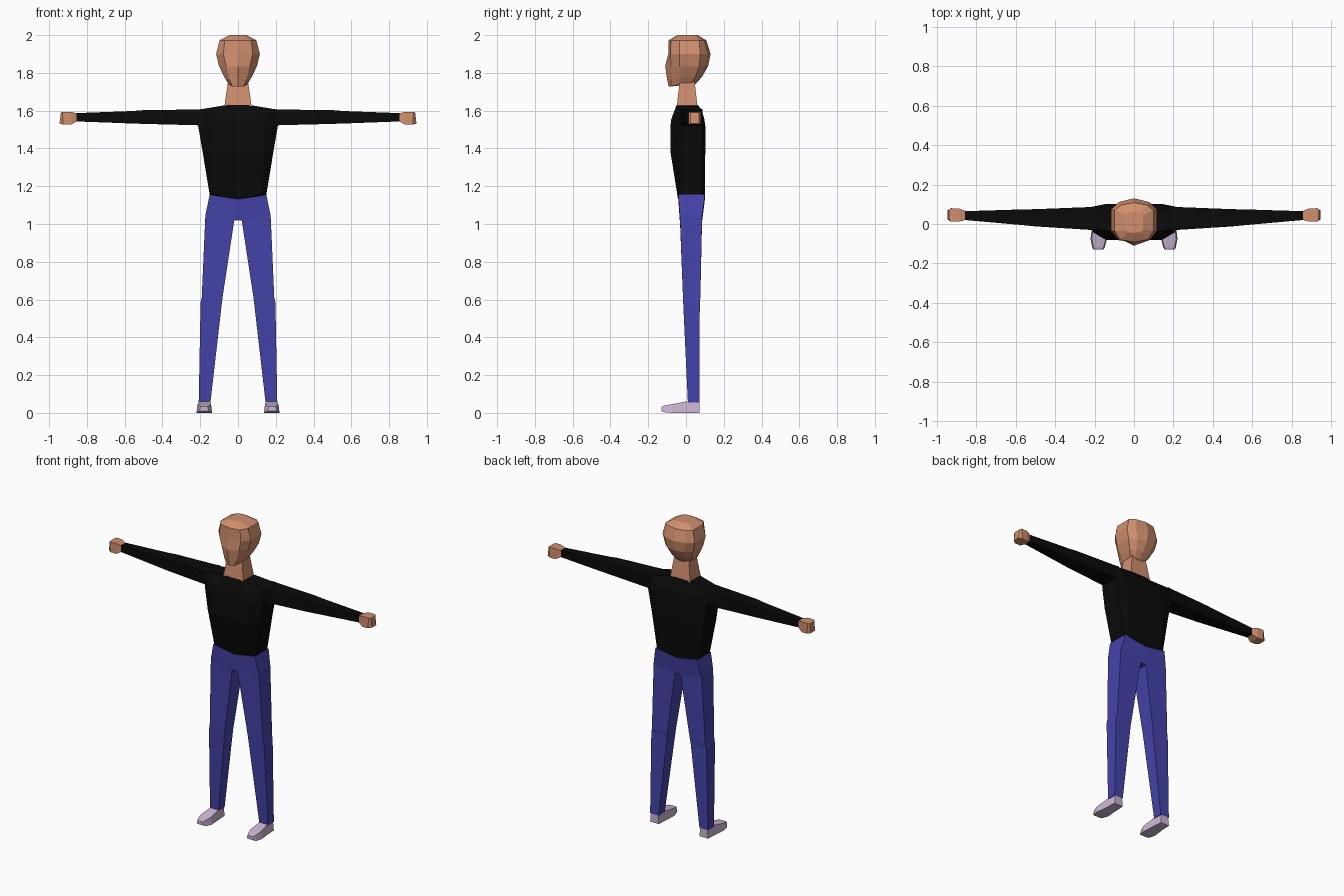
import bpy, bmesh


def material(name, rgb):
    m = bpy.data.materials.new(name)
    m.diffuse_color = (*rgb, 1)
    return m


SKIN = material("skin", (0.63, 0.275, 0.155))
BLACK = material("black_cloth", (0.003, 0.003, 0.003))
DENIM = material("blue_denim", (0.06, 0.056, 0.40))
SHOE = material("pale_lilac", (0.60, 0.47, 0.65))


def loft(name, rings, mat, side=1):
    """Skin a list of equal-length point rings, closing both ends."""
    bm = bmesh.new()
    loops = [[bm.verts.new((x * side, y, z)) for x, y, z in r] for r in rings]
    n = len(loops[0])
    for a, b in zip(loops, loops[1:]):
        for i in range(n):
            j = (i + 1) % n
            bm.faces.new((a[i], a[j], b[j], b[i]))
    bm.faces.new(loops[0])
    bm.faces.new(loops[-1])
    bmesh.ops.remove_doubles(bm, verts=bm.verts, dist=0.0005)
    bmesh.ops.recalc_face_normals(bm, faces=bm.faces)
    me = bpy.data.meshes.new(name)
    bm.to_mesh(me)
    bm.free()
    me.materials.append(mat)
    ob = bpy.data.objects.new(name, me)
    bpy.context.collection.objects.link(ob)
    return ob


def symmetric(half):
    """Complete a ring from its +x half, whose ends lie on x = 0."""
    return half + [(-x, y, z) for x, y, z in half[-2:0:-1]]


def box_x(x, y0, y1, z0, z1, dx=0.0):
    """Rectangle across the x axis; dx pushes the top edge along x."""
    return [(x, y0, z0), (x, y1, z0), (x + dx, y1, z1), (x + dx, y0, z1)]


# Head: front y, cheek (x, y), side (width, front y, rear y), back y, height
def head_ring(z, yf, cx, cy, w, y0, y1, bx, by, yb, zf=None):
    zf = z if zf is None else zf
    return symmetric([(0, yf, zf), (cx, cy, zf), (w, y0, z), (w, y1, z),
                      (bx, by, z), (0, yb, z)])


loft("head", [
    head_ring(1.74, -0.092, 0.03, -0.08, 0.05, -0.035, 0.025, 0.03, 0.045, 0.05, 1.728),
    head_ring(1.78, -0.1, 0.045, -0.078, 0.074, -0.035, 0.05, 0.045, 0.078, 0.085, 1.765),
    head_ring(1.835, -0.11, 0.062, -0.08, 0.1, -0.035, 0.07, 0.062, 0.105, 0.117),
    head_ring(1.90, -0.094, 0.078, -0.082, 0.116, -0.035, 0.075, 0.075, 0.112, 0.13),
    head_ring(1.972, -0.092, 0.07, -0.08, 0.098, -0.035, 0.07, 0.068, 0.095, 0.108),
    head_ring(2.0, -0.045, 0.03, -0.042, 0.045, -0.03, 0.045, 0.03, 0.058, 0.062),
], SKIN)

# Neck
loft("neck", [
    [(-w, y0, z), (w, y0, z), (w, y1, z), (-w, y1, z)]
    for z, w, y0, y1 in ((1.60, 0.073, -0.052, 0.065), (1.63, 0.071, -0.048, 0.06),
                         (1.76, 0.052, -0.033, 0.045))
], SKIN)


# Shirt body: centre, corner and side heights differ to slope hem and shoulders
def shirt_ring(zc, zs, cx, w, yf, y0, y1, yb):
    zm = zs if zs < 1.2 else zc
    return symmetric([(0, yf, zc), (cx, yf, zm), (w, y0, zs), (w, y1, zs),
                      (cx, yb, zm), (0, yb, zc)])


loft("shirt_body", [
    shirt_ring(1.13, 1.155, 0.125, 0.15, -0.042, -0.03, 0.085, 0.1),
    shirt_ring(1.38, 1.38, 0.14, 0.187, -0.082, -0.045, 0.085, 0.102),
    shirt_ring(1.52, 1.52, 0.14, 0.211, -0.082, -0.04, 0.088, 0.102),
    shirt_ring(1.555, 1.606, 0.13, 0.205, -0.078, -0.025, 0.083, 0.097),
    shirt_ring(1.63, 1.628, 0.05, 0.072, -0.05, -0.045, 0.055, 0.062),
], BLACK)

for side, tag in ((1, "left"), (-1, "right")):
    # Sleeve
    loft(tag + "_sleeve", [
        box_x(0.19, -0.03, 0.088, 1.52, 1.608),
        box_x(0.22, -0.03, 0.086, 1.523, 1.606),
        box_x(0.50, -0.012, 0.075, 1.53, 1.603),
        box_x(0.56, -0.006, 0.074, 1.532, 1.598),
        box_x(0.855, 0.02, 0.065, 1.543, 1.587),
    ], BLACK, side)

    # Fist
    loft(tag + "_hand", [
        box_x(0.85, 0.022, 0.064, 1.545, 1.585),
        box_x(0.885, 0.012, 0.078, 1.526, 1.594),
        box_x(0.925, 0.012, 0.08, 1.527, 1.594, 0.005),
        box_x(0.945, 0.025, 0.07, 1.531, 1.59, -0.007),
    ], SKIN, side)

    # Trouser half, meeting its twin at the centre seam
    leg = ((0.0, 1.13, 0.15, 1.155, -0.041, 0.1),
           (0.0, 1.02, 0.172, 1.05, -0.033, 0.086),
           (0.02, 1.018, 0.173, 1.04, -0.032, 0.085),
           (0.082, 0.61, 0.192, 0.61, -0.016, 0.076),
           (0.085, 0.585, 0.198, 0.585, -0.015, 0.073),
           (0.146, 0.055, 0.208, 0.055, 0.01, 0.071))
    loft(tag + "_trouser_leg", [
        [(xi, y0, zi), (xo, y0, zo), (xo, y1, zo), (xi, y1, zi)]
        for xi, zi, xo, zo, y0, y1 in leg
    ], DENIM, side)

    # Shoe, lofted from heel to toe
    shoe = ((0.071, 0.146, 0.208, 0.0, 0.06),
            (0.0, 0.142, 0.212, 0.0, 0.06),
            (-0.075, 0.137, 0.22, 0.0, 0.046),
            (-0.118, 0.148, 0.212, 0.004, 0.038),
            (-0.13, 0.155, 0.205, 0.01, 0.033))
    loft(tag + "_shoe", [
        [(x0, y, z0), (x1, y, z0), (x1 - 0.006, y, z1), (x0 + 0.006, y, z1)]
        for y, x0, x1, z0, z1 in shoe
    ], SHOE, side)
